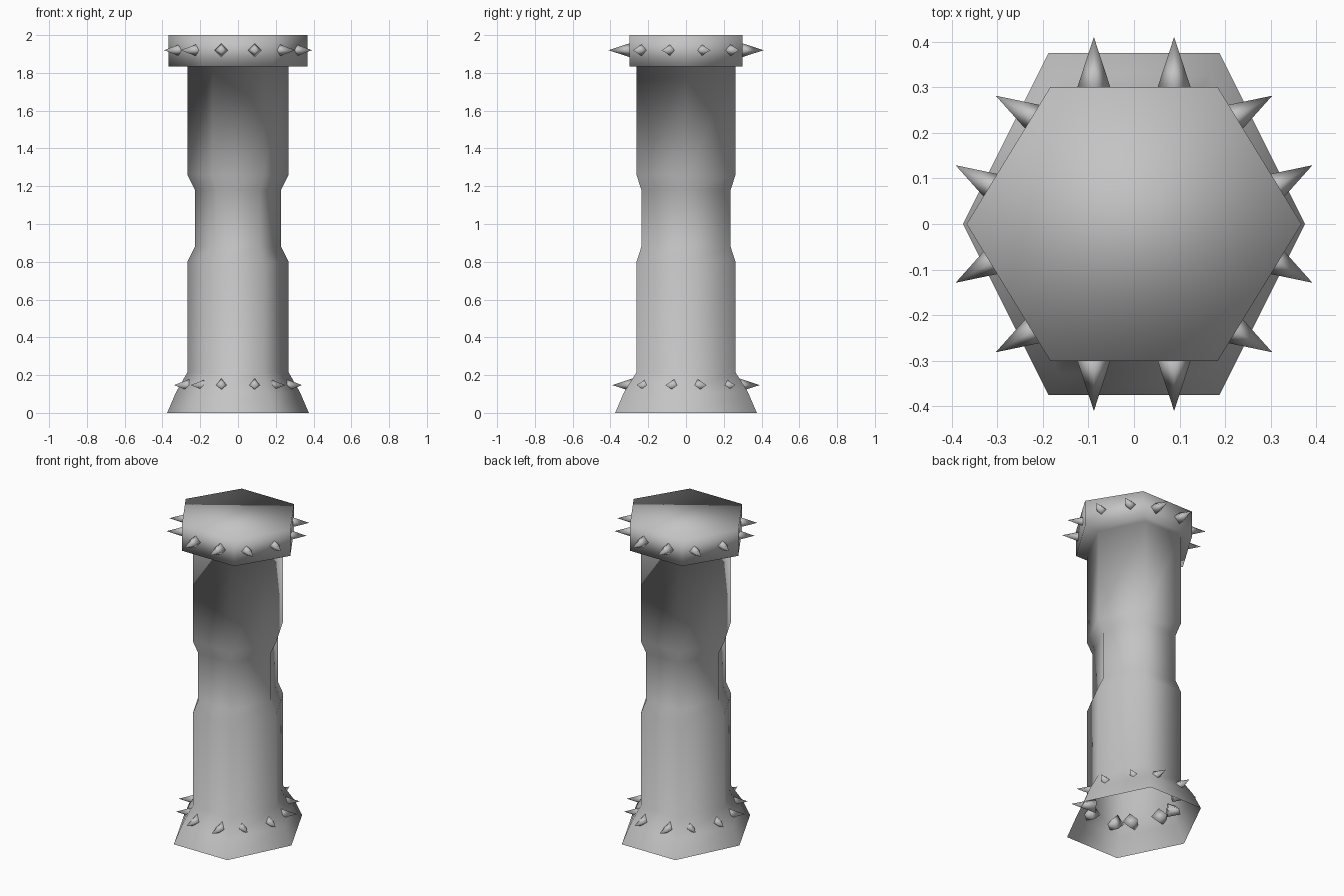
import bpy
import bmesh
import math
from mathutils import Vector

if "Cube" in bpy.data.objects:
    bpy.data.objects.remove(bpy.data.objects["Cube"])

stone = bpy.data.materials.new("grey stone")
stone.diffuse_color = (0.55, 0.55, 0.55, 1)
stone.use_nodes = True
stone.node_tree.nodes["Principled BSDF"].inputs["Base Color"].default_value = stone.diffuse_color


def finish(name, bm):
    bmesh.ops.recalc_face_normals(bm, faces=bm.faces)
    me = bpy.data.meshes.new(name)
    bm.to_mesh(me)
    bm.free()
    me.materials.append(stone)
    for p in me.polygons:
        p.use_smooth = True
    ob = bpy.data.objects.new(name, me)
    bpy.context.collection.objects.link(ob)
    return ob


# Hexagonal pillar: rings of (x radius, y radius, z), open below, capped on top
profile = [
    (0.375, 0.375, 0.0), (0.328, 0.328, 0.11), (0.268, 0.262, 0.215),   # flared foot
    (0.268, 0.262, 0.80), (0.228, 0.236, 0.88),                         # waist
    (0.228, 0.236, 1.18), (0.268, 0.262, 1.26),
    (0.268, 0.262, 1.835), (0.367, 0.30, 1.835), (0.367, 0.30, 2.0),    # head
]
bm = bmesh.new()
rings = []
for rx, ry, z in profile:
    ring = []
    for k in range(6):
        a = math.radians(60 * k)
        ring.append(bm.verts.new((rx * math.cos(a),
                                  ry * math.sin(a) / math.sin(math.pi / 3), z)))
    rings.append(ring)
for lo, hi in zip(rings, rings[1:]):
    for k in range(6):
        n = (k + 1) % 6
        bm.faces.new((lo[k], lo[n], hi[n], hi[k]))
bm.faces.new(rings[-1])
finish("pillar", bm)


# Four-sided spikes, two on each hexagon side
def spike_row(name, z, pull_x, pull_y, front_reach):
    bm = bmesh.new()
    length, half = 0.14, 0.046
    up = Vector((0, 0, 1))
    for k in range(6):
        a = math.radians(30 + 60 * k)
        d = Vector((math.cos(a), math.sin(a), 0))
        side = up.cross(d)
        for s in (-1, 1):
            tip = d * 0.41 + side * 0.088 * s
            if abs(d.x) < 0.1:
                tip.y = math.copysign(front_reach, d.y)
            else:
                tip.x -= math.copysign(pull_x, d.x)
                tip.y -= math.copysign(pull_y, d.y)
            c = tip - d * length
            top = bm.verts.new(tip + up * z)
            base = [bm.verts.new(c + up * z + o * half)
                    for o in (side, up, -side, -up)]
            for i in range(4):
                bm.faces.new((base[i], base[(i + 1) % 4], top))
            bm.faces.new(base)
    finish(name, bm)


spike_row("head_spikes", 1.92, -0.008, 0.0, 0.41)
spike_row("foot_spikes", 0.147, 0.06, 0.02, 0.39)
